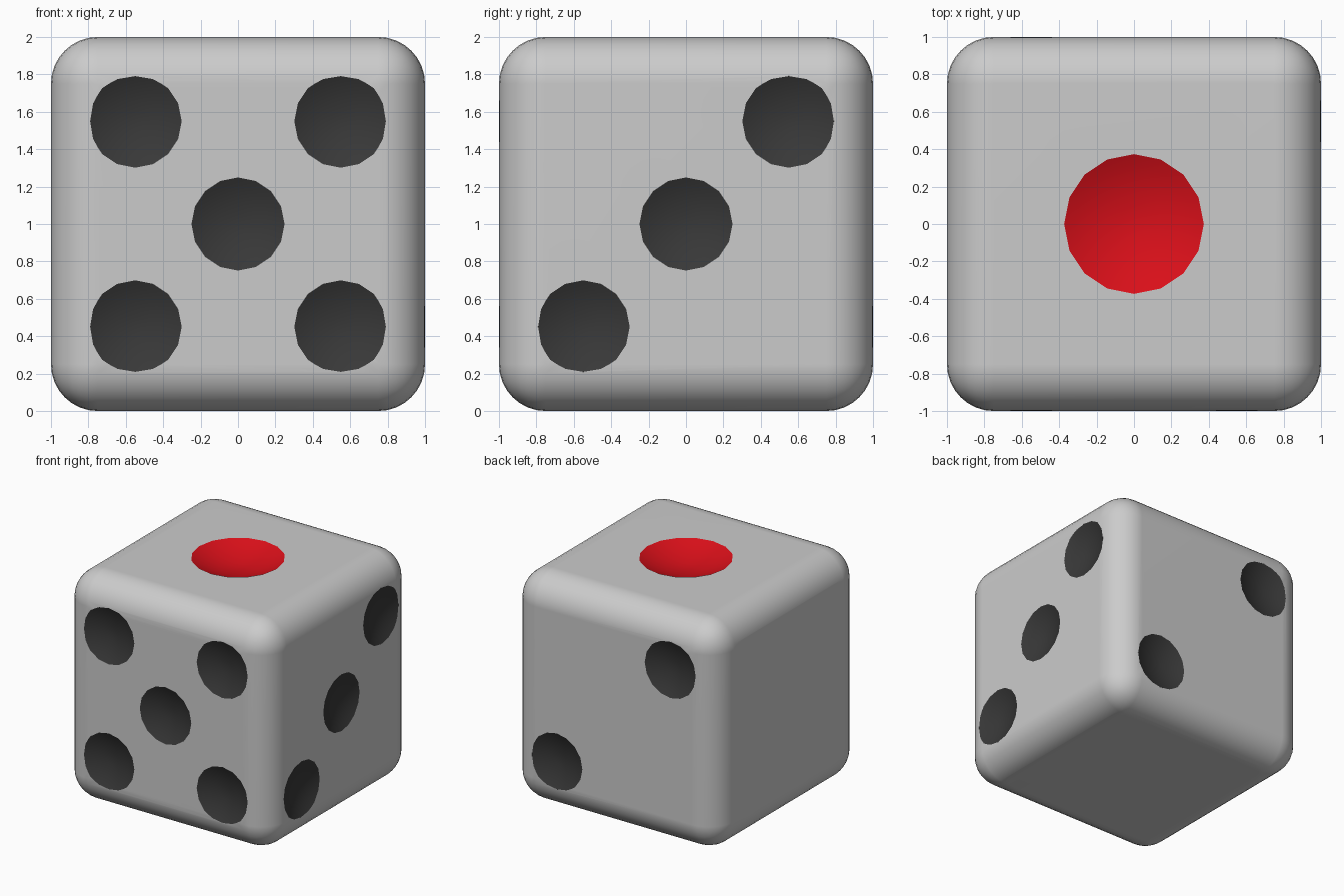
import bpy, bmesh
from math import radians
from mathutils import Vector, Matrix

if "Cube" in bpy.data.objects:
    bpy.data.objects.remove(bpy.data.objects["Cube"])


def material(name, colour):
    m = bpy.data.materials.new(name)
    m.diffuse_color = (*colour, 1)
    m.use_nodes = True
    m.node_tree.nodes["Principled BSDF"].inputs["Base Color"].default_value = m.diffuse_color
    return m


mats = [material("ivory", (0.8, 0.8, 0.78)),
        material("black_paint", (0.04, 0.04, 0.04)),
        material("red_paint", (0.7, 0.005, 0.01))]


def make_object(name, bm):
    me = bpy.data.meshes.new(name)
    bm.to_mesh(me)
    bm.free()
    for m in mats:
        me.materials.append(m)
    ob = bpy.data.objects.new(name, me)
    bpy.context.collection.objects.link(ob)
    return ob


# Rounded cube body
bm = bmesh.new()
bmesh.ops.create_cube(bm, size=2, matrix=Matrix.Translation((0, 0, 1)))
bmesh.ops.bevel(bm, geom=bm.edges[:], offset=0.25, segments=8, profile=0.5,
                affect='EDGES')
die = make_object("die", bm)


# Shallow bowl cutter: a sphere cap closed just above the face
def add_pip(target, normal, offset, radius, depth, mat):
    R = (radius ** 2 + depth ** 2) / (2 * depth)
    b = bmesh.new()
    bmesh.ops.create_uvsphere(b, u_segments=16, v_segments=32, radius=R,
                              matrix=Matrix.Translation((0, 0, R - depth)))
    cut = bmesh.ops.bisect_plane(b, geom=b.verts[:] + b.edges[:] + b.faces[:],
                                 plane_co=(0, 0, 0.02), plane_no=(0, 0, 1),
                                 clear_outer=True)
    bmesh.ops.holes_fill(b, edges=b.edges[:])
    n = Vector(normal)
    rot = n.to_track_quat('Z', 'Y').to_matrix().to_4x4()
    b.transform(Matrix.Translation(Vector((0, 0, 1)) + n + Vector(offset)) @ rot)
    bmesh.ops.recalc_face_normals(b, faces=b.faces[:])
    for f in b.faces:
        f.material_index = mat
    tmp = bpy.data.meshes.new("tmp")
    b.to_mesh(tmp)
    b.free()
    target.from_mesh(tmp)
    bpy.data.meshes.remove(tmp)


# Pip layouts: face normal -> offsets in the face
s = 0.55
quad = [(i, j) for i in (-s, s) for j in (-s, s)]
layouts = {
    (0, -1, 0): [(i, 0, j) for i, j in quad + [(0, 0)]],
    (1, 0, 0): [(0, t, t) for t in (-s, 0, s)],
    (0, 1, 0): [(-t, 0, t) for t in (-s, s)],
    (-1, 0, 0): [(0, i, j) for i, j in quad],
    (0, 0, -1): [(i, j, 0) for i in (-s, s) for j in (-s, 0, s)],
}
cutters = bmesh.new()
for normal, offsets in layouts.items():
    for off in offsets:
        add_pip(cutters, normal, off, 0.25, 0.06, 1)
add_pip(cutters, (0, 0, 1), (0, 0, 0), 0.375, 0.09, 2)
cutter = make_object("pip_cutter", cutters)
cutter.hide_render = True

# Carve the pips, then smooth while keeping the rims crisp
bpy.context.view_layer.objects.active = die
die.select_set(True)
mod = die.modifiers.new("pips", 'BOOLEAN')
mod.operation = 'DIFFERENCE'
mod.solver = 'EXACT'
mod.object = cutter
bpy.ops.object.modifier_apply(modifier=mod.name)
bpy.data.objects.remove(cutter)
bpy.ops.object.shade_smooth_by_angle(angle=radians(20))
wn = die.modifiers.new("weighted_normals", 'WEIGHTED_NORMAL')
wn.keep_sharp = True
